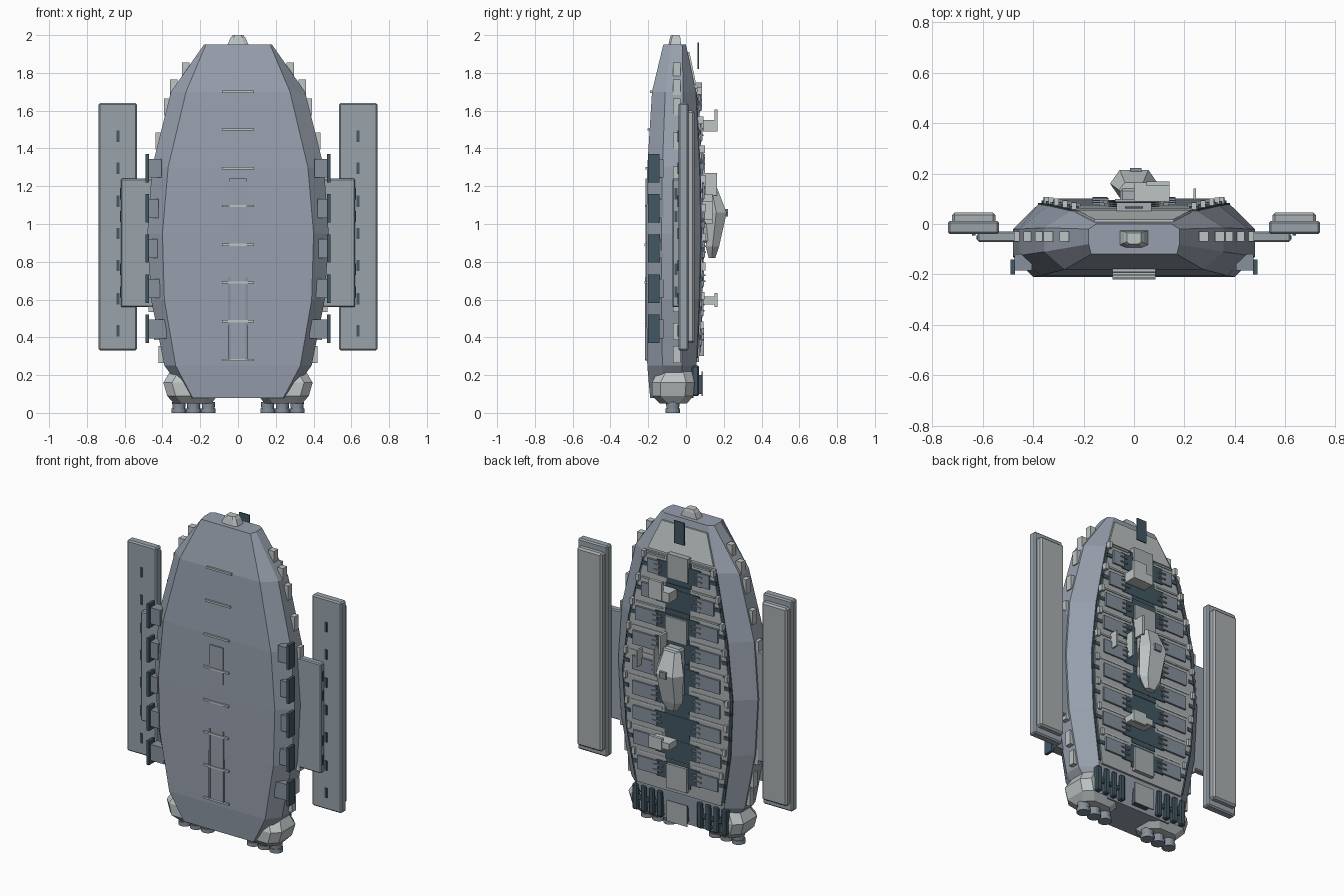
import bpy, bmesh, math, random
from mathutils import Matrix, Vector

if "Cube" in bpy.data.objects:
    bpy.data.objects.remove(bpy.data.objects["Cube"])

random.seed(4)


def material(name, rgb):
    m = bpy.data.materials.new(name)
    m.diffuse_color = (*rgb, 1)
    m.use_nodes = True
    m.node_tree.nodes["Principled BSDF"].inputs["Base Color"].default_value = m.diffuse_color
    return m


HULL = material("blue grey hull", (0.31, 0.35, 0.42))
WING = material("wing grey", (0.32, 0.37, 0.41))
LIGHT = material("pale grey", (0.51, 0.55, 0.55))
DECK = material("deck grey", (0.40, 0.43, 0.44))
PANEL = material("panel grey", (0.24, 0.28, 0.33))
DARK = material("dark slate", (0.055, 0.095, 0.125))

# z, belly / widest / deck half widths, belly / lower / upper / deck depths
SECTIONS = [
    (0.08, 0.24, 0.26, 0.22, -0.19, -0.12, -0.02, 0.040),
    (0.25, 0.33, 0.39, 0.30, -0.205, -0.125, -0.02, 0.055),
    (0.60, 0.39, 0.46, 0.36, -0.21, -0.13, -0.02, 0.070),
    (0.95, 0.40, 0.48, 0.38, -0.21, -0.13, -0.02, 0.078),
    (1.30, 0.37, 0.455, 0.34, -0.205, -0.125, -0.02, 0.072),
    (1.70, 0.275, 0.355, 0.25, -0.18, -0.11, -0.015, 0.052),
    (1.95, 0.17, 0.18, 0.15, -0.12, -0.08, -0.02, 0.0),
]


def hull_at(z, column):
    for a, b in zip(SECTIONS, SECTIONS[1:]):
        if z <= b[0]:
            t = max(0, (z - a[0]) / (b[0] - a[0]))
            return a[column] + (b[column] - a[column]) * t
    return SECTIONS[-1][column]


def finish(name, bm, mat):
    bmesh.ops.recalc_face_normals(bm, faces=bm.faces)
    me = bpy.data.meshes.new(name)
    bm.to_mesh(me)
    bm.free()
    me.materials.append(mat)
    ob = bpy.data.objects.new(name, me)
    bpy.context.collection.objects.link(ob)
    return ob


def loft(name, rings, mat):
    bm = bmesh.new()
    rows = [[bm.verts.new(p) for p in r] for r in rings]
    n = len(rows[0])
    for a, b in zip(rows, rows[1:]):
        for i in range(n):
            bm.faces.new((a[i], a[(i + 1) % n], b[(i + 1) % n], b[i]))
    bm.faces.new(rows[0])
    bm.faces.new(rows[-1])
    return finish(name, bm, mat)


def boxes(name, items, mat, bevel=0, mirror=False):
    """Each item is x0, x1, y0, y1, z0, z1."""
    bm = bmesh.new()
    for x0, x1, y0, y1, z0, z1 in items:
        for s in ((1, -1) if mirror else (1,)):
            m = Matrix.Translation((s * (x0 + x1) / 2, (y0 + y1) / 2, (z0 + z1) / 2))
            m = m @ Matrix.Diagonal((x1 - x0, y1 - y0, z1 - z0, 1))
            bmesh.ops.create_cube(bm, size=1, matrix=m)
    ob = finish(name, bm, mat)
    if bevel:
        mod = ob.modifiers.new("edge chamfer", "BEVEL")
        mod.width, mod.segments = bevel, 1
    return ob


# Main hull
rings = []
for z, wb, wm, wd, yb, yl, yu, yd in SECTIONS:
    half = [(wb, yb), (wm, yl), (wm, yu), (wd, yd)]
    rings.append([(x, y, z) for x, y in half] + [(-x, y, z) for x, y in reversed(half)])
loft("hull", rings, HULL)


def deck_slab(name, z_list, inset, low, high, mat):
    rings = []
    for z in z_list:
        w, y = hull_at(z, 3) - inset, hull_at(z, 7)
        rings.append([(-w, y + low, z), (w, y + low, z), (w, y + high, z), (-w, y + high, z)])
    return loft(name, rings, mat)


# Layered deck and nose plate
deck_slab("deck_underlay", (0.29, 0.6, 0.95, 1.3, 1.7), 0.0, -0.01, 0.006, DARK)
deck_slab("deck", (0.27, 0.6, 0.95, 1.3, 1.72), 0.014, -0.01, 0.013, DECK)
deck_slab("nose_plate", (1.735, 1.91), 0.01, -0.01, 0.010, LIGHT)

# Repeating rows of deck bays, panels and edge blocks
bays, spine, panels, edge_blocks, gaps, fittings, ribs = [], [], [], [], [], [], []
for i in range(9):
    z = 0.40 + i * 0.155
    y = hull_at(z, 7) + 0.012
    w = hull_at(z, 3)
    bays.append((-0.15, 0.15, y, y + 0.006, z - 0.05, z + 0.05))
    spine.append((-0.085, 0.085, y, y + 0.004, z - 0.08, z + 0.08))
    outer = min(0.30, w - 0.05)
    panels.append((0.135, outer, y, y + 0.012, z - 0.042, z + 0.042))
    gaps.append((w - 0.045, w - 0.008, y - 0.008, y + 0.005, z - 0.012, z + 0.012))
    edge_blocks.append((w - 0.035, w - 0.015, y - 0.01, y + 0.018, z + 0.045, z + 0.085))
    for dz in (-0.018, 0.014):
        fittings.append((0.10 + random.random() * 0.02, 0.165, y, y + 0.018, z + dz, z + dz + 0.008))
    ribs.append((0.10, w - 0.05, y, y + 0.006, z + 0.066, z + 0.076))
boxes("deck_bays", bays, DARK)
boxes("deck_channel", spine, DARK)
boxes("deck_panels", panels, PANEL, mirror=True)
boxes("deck_edge_gaps", gaps, DARK, mirror=True)
boxes("deck_edge_blocks", edge_blocks, LIGHT, mirror=True)
boxes("deck_fittings", fittings, PANEL, mirror=True)
boxes("deck_ribs", ribs, LIGHT, mirror=True)

# Central deck covers
boxes("deck_covers", [(-0.07, 0.07, 0.05, 0.085, 1.60, 1.75),
                      (-0.075, 0.075, 0.07, 0.10, 1.22, 1.37),
                      (-0.07, 0.07, 0.06, 0.094, 0.30, 0.45),
                      (-0.07, 0.07, 0.083, 0.09, 0.09, 0.22)], DECK)
boxes("cover_support", [(-0.05, 0.05, 0.03, 0.084, 0.10, 0.20)], DARK)
boxes("nose_hatch", [(-0.035, 0.035, 0.062, 0.069, 1.82, 1.96)], DARK)

# Deck turrets on stalks
boxes("turret_heads", [(0.0, 0.14, 0.09, 0.165, 1.49, 1.55),
                       (0.0, 0.14, 0.09, 0.165, 0.575, 0.615),
                       (0.05, 0.14, 0.15, 0.168, 1.49, 1.605),
                       (0.05, 0.14, 0.15, 0.168, 0.56, 0.635)], LIGHT)

# Command tower: base, tapering hexagonal body and side masts
boxes("tower_base", [(-0.055, 0.055, 0.07, 0.14, 0.90, 1.20)], DECK, 0.01)
tower = []
for z, w, y0, y1 in ((0.82, 0.035, 0.12, 0.155), (0.88, 0.075, 0.105, 0.175),
                     (1.06, 0.095, 0.105, 0.215), (1.19, 0.06, 0.105, 0.165)):
    ym = (y0 + y1) / 2
    tower.append([(-w * 0.6, y0, z), (w * 0.6, y0, z), (w, ym, z),
                  (w * 0.6, y1, z), (-w * 0.6, y1, z), (-w, ym, z)])
loft("command_tower", tower, LIGHT)
boxes("tower_masts", [(0.118, 0.128, 0.08, 0.14, 1.0, 1.16), (0.236, 0.246, 0.08, 0.14, 1.02, 1.12),
                      (0.06, 0.075, 0.10, 0.165, 1.15, 1.27)], LIGHT)
boxes("tower_sensor", [(-0.015, 0.03, 0.205, 0.222, 1.04, 1.08)], PANEL)

# Nose cap
loft("nose_cap", [[(-w, y0, z), (-w * 0.6, y0 - 0.01, z), (w * 0.6, y0 - 0.01, z), (w, y0, z),
                   (w, y1, z), (-w, y1, z)]
                  for z, w, y0, y1 in ((1.94, 0.06, -0.085, -0.025), (1.985, 0.04, -0.075, -0.03),
                                       (2.0, 0.028, -0.07, -0.035))], LIGHT)

# Belly keel and cross ribs
boxes("belly_keel", [(-0.045, 0.045, -0.214, -0.19, 0.28, 1.24)], HULL)
boxes("keel_rails", [(0.04, 0.052, -0.216, -0.20, 0.28, 0.72)], PANEL, mirror=True)
boxes("belly_ribs", [(-0.086, 0.086, hull_at(z, 4) - 0.010, hull_at(z, 4) + 0.01, z - 0.006, z + 0.006)
                     for z in (0.28, 0.485, 0.69, 0.89, 1.095, 1.295, 1.5, 1.7)], LIGHT)

# Side armour plates and small tabs following the hull
armour, tabs, backs = [], [], []
for i in range(5):
    z = 0.445 + i * 0.2125
    armour.append((0.472, 0.49, -0.20, -0.14, z - 0.075, z + 0.075))
    backs.append((hull_at(z, 2) - 0.05, 0.474, -0.185, -0.12, z - 0.05, z + 0.05))
for z in (0.31, 0.43, 0.58, 1.26, 1.44, 1.62, 1.72, 1.81):
    w = hull_at(z, 2)
    tabs.append((w - 0.02, w + 0.018, -0.07, -0.03, z - 0.045, z + 0.045))
boxes("side_armour", armour, DARK, mirror=True)
boxes("armour_mounts", backs, PANEL, mirror=True)
boxes("side_tabs", tabs, LIGHT, mirror=True)

# Wing pods, raised back plates, pylons and dark slots
boxes("wing_pylons", [(0.44, 0.62, -0.072, -0.03, 0.56, 1.24)], WING, 0.006, True)
boxes("wing_pods", [(0.535, 0.738, -0.04, 0.012, 0.33, 1.64)], WING, 0.008, True)
boxes("pod_back_plates", [(0.55, 0.722, 0.0, 0.045, 0.37, 1.60)], DECK, 0.01, True)
boxes("pod_slots", [(0.628, 0.642, -0.046, -0.03, z - 0.03, z + 0.03)
                    for z in (0.435, 0.605, 0.78, 0.95, 1.12, 1.295, 1.465)], DARK, mirror=True)
boxes("pylon_slots", [(0.606, 0.624, -0.062, -0.045, z - 0.03, z + 0.03)
                      for z in (0.64, 0.76, 1.04, 1.16)], DARK, mirror=True)

# Engine housings and nozzles
nozzles = bmesh.new()
for s, side in ((1, "right"), (-1, "left")):
    rings = []
    for z, x0, x1, y0, y1 in ((0.05, 0.14, 0.34, -0.14, 0.005), (0.09, 0.11, 0.375, -0.18, 0.04),
                              (0.16, 0.12, 0.395, -0.18, 0.045), (0.22, 0.15, 0.36, -0.15, 0.03)):
        c = 0.045
        outline = [(x0 + c, y0), (x1 - c, y0), (x1, y0 + c), (x1, y1 - c),
                   (x1 - c, y1), (x0 + c, y1), (x0, y1 - c), (x0, y0 + c)]
        rings.append([(s * x, y, z) for x, y in outline])
    loft("engine_housing_" + side, rings, LIGHT)
    for x in (0.157, 0.235, 0.313):
        for r0, r1, z, d in ((0.039, 0.039, 0.012, 0.024), (0.033, 0.036, 0.038, 0.04)):
            bmesh.ops.create_cone(nozzles, cap_ends=True, segments=16, radius1=r0, radius2=r1,
                                  depth=d, matrix=Matrix.Translation((s * x, -0.07, z)))
finish("engine_nozzles", nozzles, PANEL)

# Dark exhaust pipes on the lower deck
pipes = [(0.12 + i * 0.056, 0.155 + i * 0.056, 0.03, 0.068, 0.09, 0.25) for i in range(4)]
pipes.append((0.12, 0.32, 0.03, 0.06, 0.15, 0.18))
boxes("exhaust_pipes", pipes, DARK, 0.006, True)
